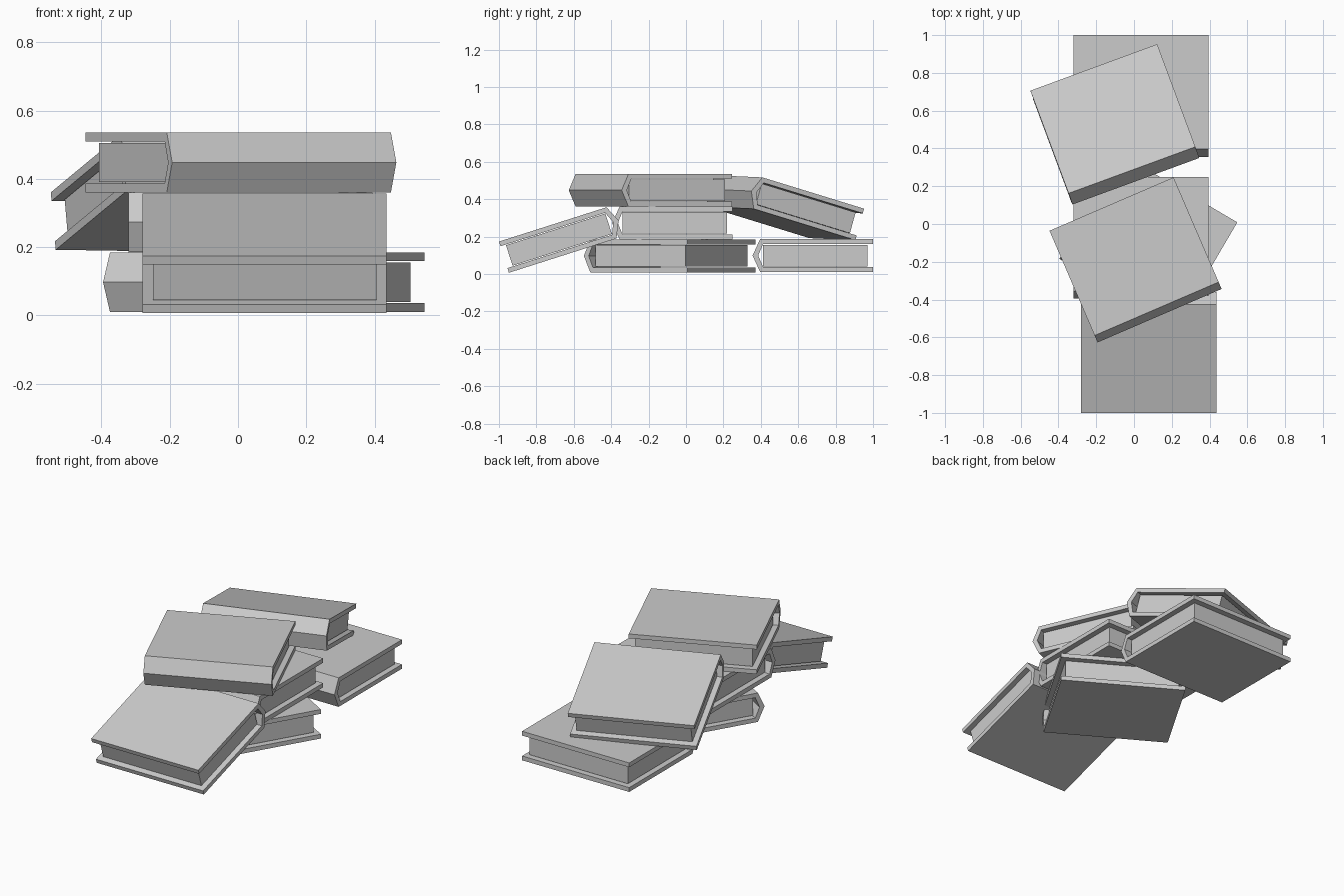
import bpy, bmesh
from math import radians
from mathutils import Matrix, Vector

if "Cube" in bpy.data.objects:
    bpy.data.objects.remove(bpy.data.objects["Cube"])

LENGTH, HALF_H, THICK = 0.715, 0.0875, 0.026
BACK, FRONT = -0.325, 0.3185   # spine ridge and fore edge
PAGE_INSET, PAGE_GAP = 0.030, 0.004


def extrude_profile(bm, pts, length):
    """Extrude a closed (y, z) outline along x, centred on x = 0."""
    face = bm.faces.new([bm.verts.new((-length / 2, y, z)) for y, z in pts])
    geom = bmesh.ops.extrude_face_region(bm, geom=[face])["geom"]
    verts = [g for g in geom if isinstance(g, bmesh.types.BMVert)]
    bmesh.ops.translate(bm, verts=verts, vec=Vector((length, 0, 0)))
    # close the start cap if the extrusion consumed it
    bmesh.ops.holes_fill(bm, edges=[e for e in bm.edges if e.is_boundary], sides=0)


def finish(name, bm, matrix):
    bmesh.ops.recalc_face_normals(bm, faces=bm.faces)
    mesh = bpy.data.meshes.new(name)
    bm.to_mesh(mesh)
    bm.free()
    obj = bpy.data.objects.new(name, mesh)
    bpy.context.collection.objects.link(obj)
    obj.matrix_world = matrix


def book(name, loc, turn=0, tilt=0, roll=0):
    matrix = (Matrix.Translation(loc)
              @ Matrix.Rotation(radians(turn), 4, 'Z')
              @ Matrix.Rotation(radians(tilt), 4, 'X')
              @ Matrix.Rotation(radians(roll), 4, 'Y'))

    # Cover: C-shaped board with a ridged spine
    inner = HALF_H - THICK
    outline = [(FRONT, HALF_H), (BACK + 0.04, HALF_H), (BACK, 0),
               (BACK + 0.04, -HALF_H), (FRONT, -HALF_H),
               (FRONT, -inner), (BACK + 0.056, -inner), (BACK + 0.030, 0),
               (BACK + 0.056, inner), (FRONT, inner)]
    bm = bmesh.new()
    extrude_profile(bm, outline, LENGTH)
    finish(name + "_cover", bm, matrix)

    # Page block, set back from the cover edges
    y0, y1, h = BACK + 0.056, FRONT - PAGE_INSET, inner - PAGE_GAP
    bm = bmesh.new()
    extrude_profile(bm, [(y0, -h), (y1, -h), (y1, h), (y0, h)],
                    LENGTH - 2 * PAGE_INSET)
    finish(name + "_pages", bm, matrix)


# Flat books
book("rear_book", (0.037, 0.681, 0.099))
book("bottom_book", (0.0775, -0.085, 0.097), turn=-30.4)
book("middle_book", (0.037, -0.07, 0.273))
book("top_book", (0.007, -0.187, 0.448), turn=23.3)

# Leaning books
book("front_leaning_book", (0.078, -0.67, 0.187), turn=180, tilt=-17.7 + 0)
book("rear_leaning_book", (-0.099, 0.519, 0.359), turn=20.4, tilt=-16.1, roll=0.9)
